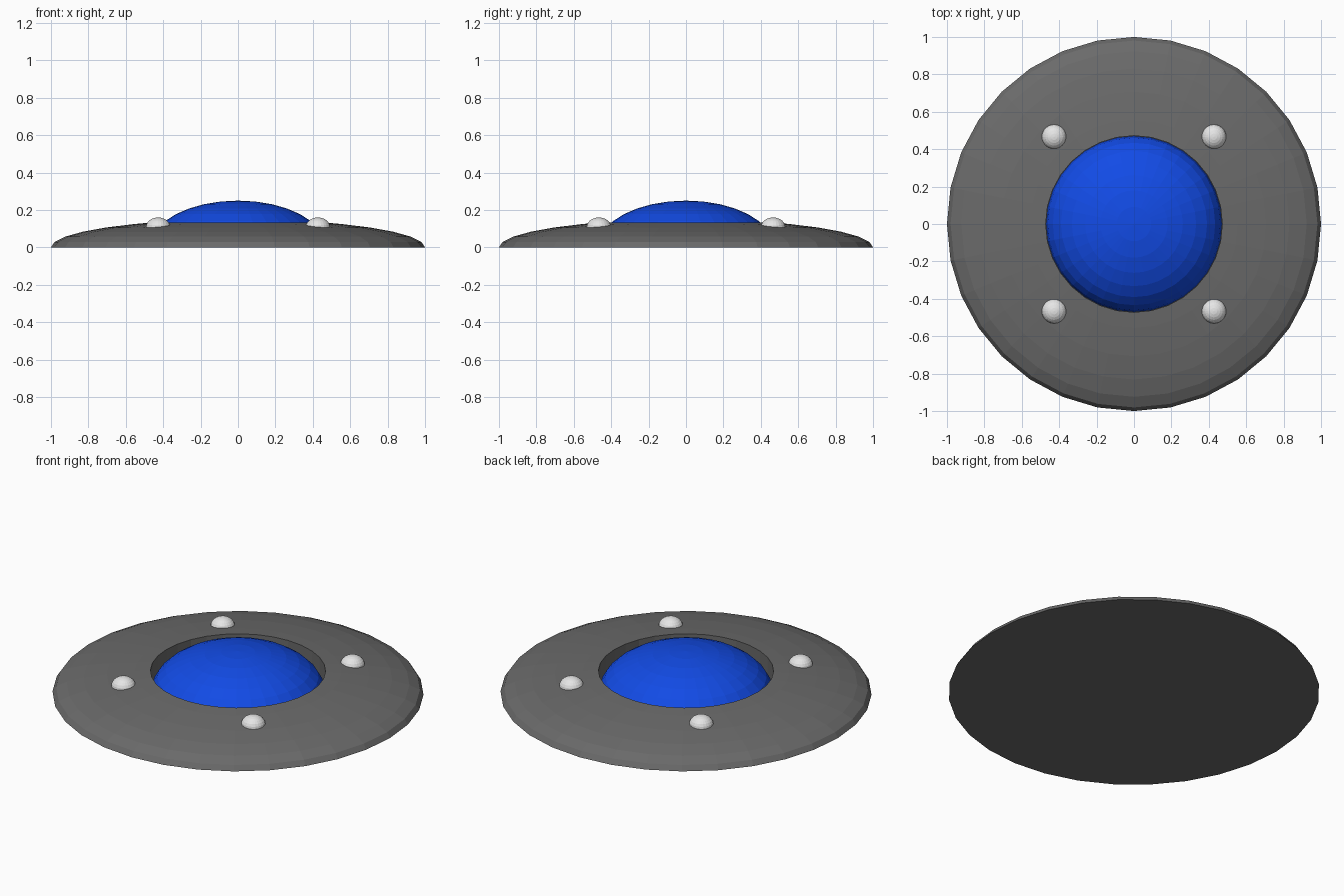
import bpy, bmesh, math

if "Cube" in bpy.data.objects:
    bpy.data.objects.remove(bpy.data.objects["Cube"])

SEG = 32


def material(name, rgb):
    m = bpy.data.materials.new(name)
    m.diffuse_color = (*rgb, 1.0)
    m.use_nodes = True
    m.node_tree.nodes["Principled BSDF"].inputs["Base Color"].default_value = m.diffuse_color
    return m


GREY = material("hull grey", (0.145, 0.145, 0.145))
BLUE = material("canopy blue", (0.006, 0.07, 0.79))
WHITE = material("lamp white", (0.79, 0.79, 0.79))


def arc(radius, height, rings, base=0.0, r_min=0.0):
    """Quarter-ellipse profile from the rim upward, stopping at radius r_min."""
    end = math.acos(r_min / radius)
    step = math.pi / 2 / rings
    angles = [i * step for i in range(rings) if i * step < end - 0.01] + [end]
    return [(radius * math.cos(a), base + height * math.sin(a)) for a in angles]


def lathe(name, profile, mat, loc=(0, 0, 0), seg=SEG):
    """Turn a profile, given from the bottom rim upward, and cap the bottom."""
    bm = bmesh.new()
    rings = []
    for r, z in profile:
        if r < 1e-5:
            rings.append([bm.verts.new((0, 0, z))])
        else:
            rings.append([bm.verts.new((r * math.cos(i * math.tau / seg),
                                        r * math.sin(i * math.tau / seg), z))
                          for i in range(seg)])
    for a, b in zip(rings, rings[1:]):
        for i in range(seg):
            j = (i + 1) % seg
            if len(b) == 1:
                bm.faces.new((a[i], a[j], b[0]))
            else:
                bm.faces.new((a[i], a[j], b[j], b[i]))
    bm.faces.new(rings[0][::-1])
    me = bpy.data.meshes.new(name)
    bm.to_mesh(me)
    bm.free()
    me.materials.append(mat)
    ob = bpy.data.objects.new(name, me)
    ob.location = loc
    bpy.context.collection.objects.link(ob)
    return ob


# Saucer hull: shallow half ellipsoid with a round well for the canopy
lathe("saucer_hull", arc(1.0, 0.15, 8, r_min=0.472) + [(0.472, 0.001)], GREY)

# Canopy dome sitting at the bottom of the well
lathe("canopy_dome", arc(0.47, 0.248, 8, base=0.002), BLUE)

# Four lamps around the canopy
for sx, side in ((-1, "left"), (1, "right")):
    for sy, end in ((-1, "front"), (1, "back")):
        lathe(f"lamp_{end}_{side}", arc(0.066, 0.053, 6), WHITE,
              (sx * 0.427, sy * 0.466, 0.107), 24)
